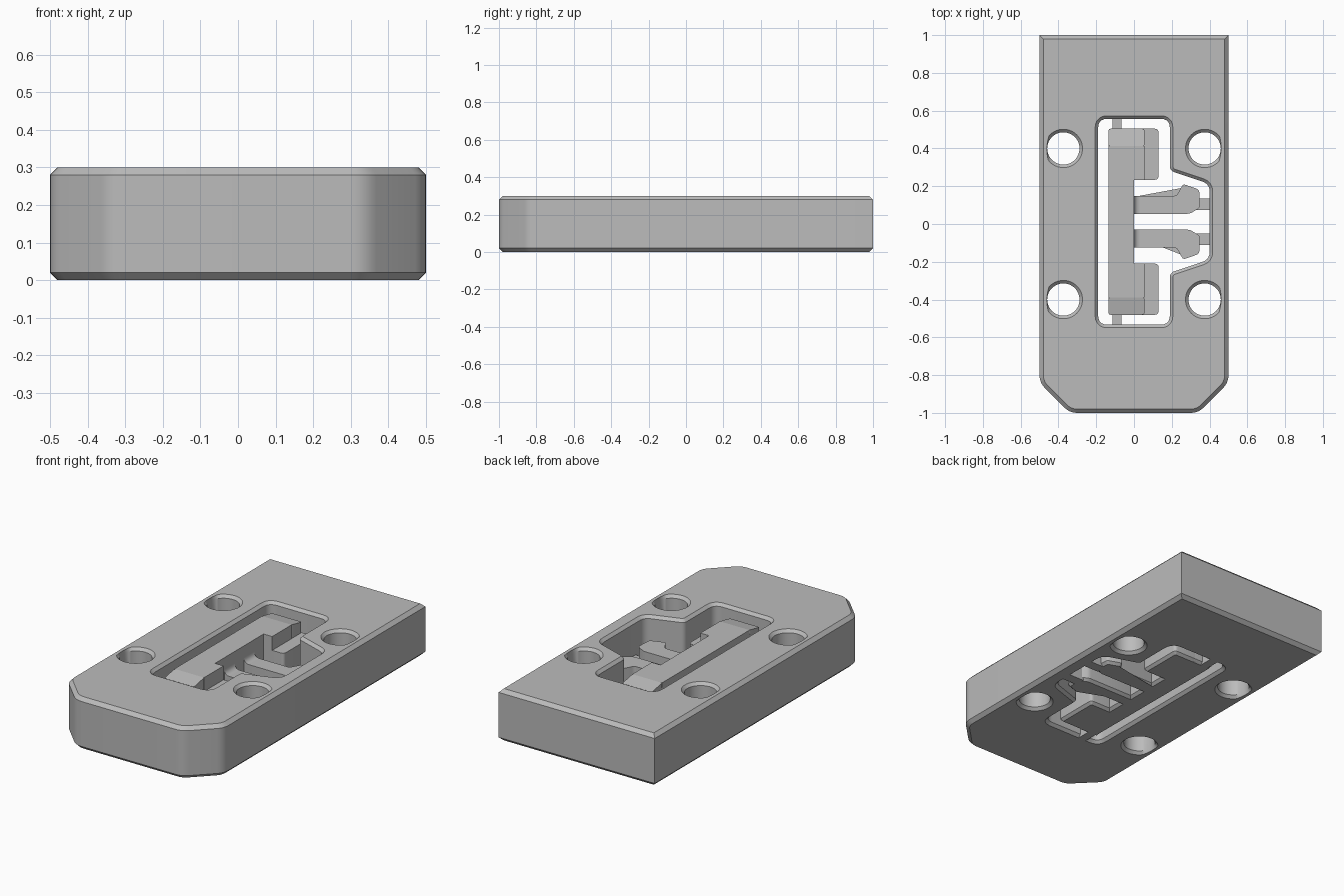
import bpy, bmesh, math
from mathutils import Vector

if "Cube" in bpy.data.objects:
    bpy.data.objects.remove(bpy.data.objects["Cube"])

CY = 0.012          # y of the mechanism's mirror line
grey = bpy.data.materials.new("plain grey")
grey.diffuse_color = (0.5, 0.5, 0.5, 1)
grey.use_nodes = True
grey.node_tree.nodes["Principled BSDF"].inputs["Base Color"].default_value = grey.diffuse_color


def rounded(pts, t, n=5):
    """Round each corner with a quadratic arc of tangent length t (number or list)."""
    out = []
    for i, p in enumerate(pts):
        ti = t[i] if isinstance(t, (list, tuple)) else t
        p = Vector(p)
        if ti == 0:
            out.append(p)
            continue
        a = p + (Vector(pts[i - 1]) - p).normalized() * ti
        b = p + (Vector(pts[(i + 1) % len(pts)]) - p).normalized() * ti
        for k in range(n + 1):
            s = k / n
            out.append(a * (1 - s) ** 2 + p * 2 * s * (1 - s) + b * s * s)
    return out


def grow(pts, d):
    """Offset a counter-clockwise outline outwards by d."""
    out = []
    for i, p in enumerate(pts):
        e1 = (p - pts[i - 1]).normalized()
        e2 = (pts[(i + 1) % len(pts)] - p).normalized()
        n1, n2 = Vector((e1.y, -e1.x)), Vector((e2.y, -e2.x))
        out.append(p + (n1 + n2) * d / (1 + n1.dot(n2)))
    return out


def loft(name, loops):
    """Closed solid through a stack of loops of 3D points."""
    bm = bmesh.new()
    rings = [[bm.verts.new(p) for p in loop] for loop in loops]
    for a, b in zip(rings, rings[1:]):
        for i in range(len(a)):
            j = (i + 1) % len(a)
            bm.faces.new((a[i], a[j], b[j], b[i]))
    bm.faces.new(rings[0][::-1])
    bm.faces.new(rings[-1])
    bmesh.ops.recalc_face_normals(bm, faces=bm.faces)
    me = bpy.data.meshes.new(name)
    bm.to_mesh(me)
    bm.free()
    ob = bpy.data.objects.new(name, me)
    bpy.context.collection.objects.link(ob)
    me.materials.append(grey)
    return ob


def stack(name, outline, levels, cy=0.0, xmax=9):
    """Loft one outline through (z, offset) levels."""
    return loft(name, [[(max(-xmax, min(xmax, p.x)), p.y + cy, z)
                        for p in grow(outline, d)] for z, d in levels])


def flip(pts):
    return [(x, -y) for x, y in pts][::-1]


def box(x0, x1, y0, y1):
    return [(x0, y0), (x1, y0), (x1, y1), (x0, y1)]


# Plate with cut front corners and chamfered rims
outline = rounded([(-0.34, -1), (0.34, -1), (0.5, -0.84), (0.5, 1), (-0.5, 1), (-0.5, -0.84)],
                  [0.04, 0.04, 0.04, 0, 0, 0.04])
plate = stack("plate", outline, [(0, -0.02), (0.02, 0), (0.28, 0), (0.3, -0.02)])

# Cutters: flared pocket and four countersunk holes
flare = [(-0.01, 0.026), (0.016, 0), (0.284, 0), (0.31, 0.026)]
pocket = rounded([(-0.19, -0.545), (0.19, -0.545), (0.19, -0.27), (0.4, -0.2),
                  (0.4, 0.2), (0.19, 0.27), (0.19, 0.545), (-0.19, 0.545)],
                 [0.05, 0.05, 0.025, 0.04, 0.04, 0.025, 0.05, 0.05])
cutters = [stack("pocket_cutter", pocket, flare, CY)]
for sx in (-1, 1):
    for sy in (-1, 1):
        ring = [Vector((sx * 0.374 + 0.0855 * math.cos(a * math.tau / 48),
                        sy * 0.4 + 0.0855 * math.sin(a * math.tau / 48))) for a in range(48)]
        cutters.append(stack("hole_cutter", ring, flare, 0, 0.461))
bpy.context.view_layer.objects.active = plate
for c in cutters:
    c.hide_render = True
    m = plate.modifiers.new("cut", 'BOOLEAN')
    m.operation, m.object, m.solver = 'DIFFERENCE', c, 'EXACT'
    bpy.ops.object.modifier_apply(modifier=m.name)
    bpy.data.objects.remove(c)

# Long bar of the mechanism
base = [(0, -0.015), (0.015, 0)]
stack("bar", rounded(box(-0.135, 0.0, -0.4925, 0.4925), 0.012), base + [(0.255, 0)], CY)
stack("bar_top", [Vector(p) for p in box(-0.135, 0.0, -0.4, 0.4)], [(0.2, 0), (0.28, 0)], CY)

for s, side in ((1, "back"), (-1, "front")):
    def put(pts):
        return pts if s > 0 else flip(pts)

    # Lower end block and the higher shoulder on it
    stack(side + "_block", rounded(put(box(-0.06, 0.13, 0.222, 0.4925)), 0.02), base + [(0.2, 0)], CY)
    stack(side + "_shoulder", [Vector(p) for p in put(box(-0.01, 0.055, 0.222, 0.4))],
          [(0.1, 0), (0.28, 0)], CY)
    # Sloped end pad
    pad = rounded(put(box(-0.135, 0.055, 0.4, 0.4925)), 0.012)
    loft(side + "_pad", [[(p.x, p.y + CY, 0.1) for p in pad],
                         [(p.x, p.y + CY, 0.28 - 0.2 * (abs(p.y) - 0.4)) for p in pad]])
    # Thin bridge from the bar to the plate
    stack(side + "_bar_bridge", [Vector(p) for p in put(box(-0.115, -0.065, 0.47, 0.575))],
          [(0, 0), (0.1, 0)], CY)
    # Prong with a hooked head
    prong = [(-0.06, 0.042), (0.295, 0.042), (0.35, 0.075), (0.345, 0.17),
             (0.26, 0.2), (0.225, 0.137), (-0.06, 0.137)]
    stack(side + "_prong", rounded(put(prong), 0.014, 3), base + [(0.18, 0)], CY)
    stack(side + "_prong_bridge", [Vector(p) for p in put(box(0.32, 0.425, 0.062, 0.122))],
          [(0, 0), (0.1, 0)], CY)
    # Curved fillet where the prong meets the bar
    prof = [(-0.02, 0.17), (0.03, 0.17)] + [
        (0.03 - 0.03 * math.sin(a * math.pi / 10), 0.21 - 0.03 * math.cos(a * math.pi / 10))
        for a in range(6)] + [(-0.02, 0.21)]
    loft(side + "_prong_fillet", [[(x, CY + s * y, z) for x, z in prof] for y in (0.042, 0.137)])

# Smooth the rounded corners, keep real edges sharp
for ob in bpy.data.objects:
    ob.select_set(True)
bpy.ops.object.shade_smooth_by_angle(angle=math.radians(28))
